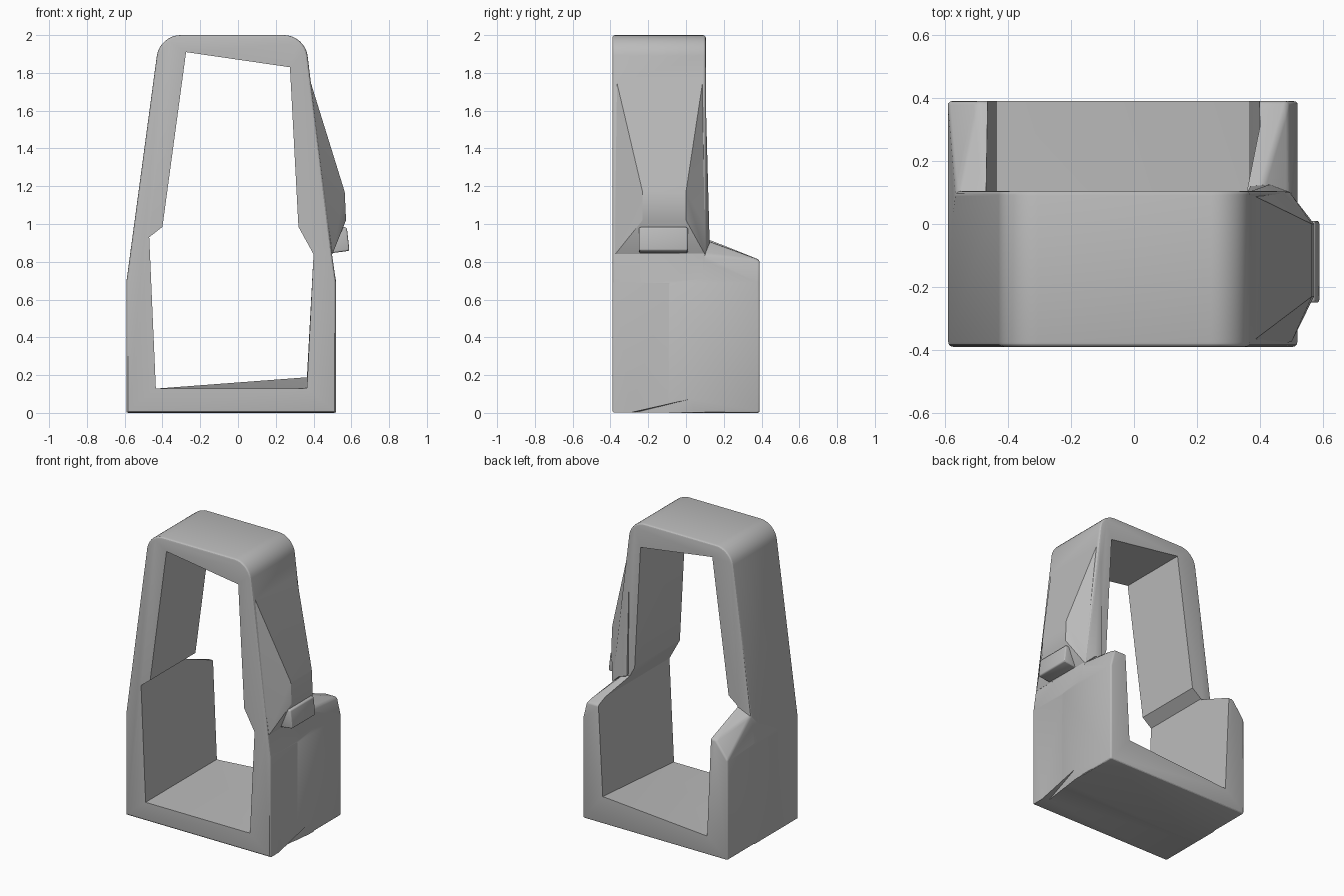
import bpy, bmesh
from mathutils import Vector

cube = bpy.data.objects.get("Cube")
if cube:
    bpy.data.objects.remove(cube)

grey = bpy.data.materials.new("plain_grey")
grey.use_nodes = True
grey.diffuse_color = (0.5, 0.5, 0.5, 1)
grey.node_tree.nodes["Principled BSDF"].inputs["Base Color"].default_value = (0.5, 0.5, 0.5, 1)


def make(name, bm):
    bmesh.ops.recalc_face_normals(bm, faces=bm.faces[:])
    mesh = bpy.data.meshes.new(name)
    bm.to_mesh(mesh)
    bm.free()
    mesh.materials.append(grey)
    ob = bpy.data.objects.new(name, mesh)
    bpy.context.collection.objects.link(ob)
    return ob


def loft(front, back, y0, y1):
    """Solid between two matching x-z outlines."""
    bm = bmesh.new()
    a = [bm.verts.new((x, y0, z)) for x, z in front]
    b = [bm.verts.new((x, y1, z)) for x, z in back]
    bm.faces.new(a)
    bm.faces.new(b[::-1])
    for i in range(len(a)):
        j = (i + 1) % len(a)
        bm.faces.new((a[i], b[i], b[j], a[j]))
    return bm


def hull(points):
    bm = bmesh.new()
    for p in points:
        bm.verts.new(p)
    res = bmesh.ops.convex_hull(bm, input=bm.verts[:])
    junk = {v for v in res["geom_interior"] if isinstance(v, bmesh.types.BMVert)}
    bmesh.ops.delete(bm, geom=list(junk), context="VERTS")
    bmesh.ops.dissolve_limit(bm, angle_limit=0.02, verts=bm.verts[:], edges=bm.edges[:])
    return bm


def soften(bm, width, segments=3, min_angle=0.35):
    edges = [e for e in bm.edges if e.calc_face_angle(0) > min_angle]
    bmesh.ops.bevel(bm, geom=edges, offset=width, segments=segments,
                    profile=0.5, affect="EDGES", clamp_overlap=True)


def boolean(target, other, operation):
    mod = target.modifiers.new(operation, "BOOLEAN")
    mod.operation, mod.solver, mod.object = operation, "EXACT", other
    bpy.context.view_layer.update()
    deps = bpy.context.evaluated_depsgraph_get()
    mesh = bpy.data.meshes.new_from_object(target.evaluated_get(deps))
    target.modifiers.clear()
    target.data = mesh
    bpy.data.objects.remove(other)


# Tall tapered frame with rounded top corners
outline = [(-0.59, 0.001), (0.519, 0.001), (0.519, 0.69), (0.495, 0.86),
           (0.355, 2), (-0.415, 2), (-0.59, 0.7)]
bm = loft(outline, outline, -0.39, 0.105)
bmesh.ops.recalc_face_normals(bm, faces=bm.faces[:])
top = [e for e in bm.edges if all(v.co.z > 1.9 for v in e.verts)
       and abs(e.verts[0].co.y - e.verts[1].co.y) > 0.1]
bmesh.ops.bevel(bm, geom=top, offset=0.11, segments=8, profile=0.5, affect="EDGES")
rim = [e for e in bm.edges if abs(e.verts[0].co.y - e.verts[1].co.y) < 0.001]
bmesh.ops.bevel(bm, geom=rim, offset=0.015, segments=3, profile=0.5, affect="EDGES")
frame = make("frame", bm)

# Deep lower housing, with its wall tops falling to the back
pts = [(x, y, z) for x in (-0.591, 0.52) for y in (-0.1, 0.39) for z in (0, 0.69)]
pts += [(-0.5, 0.39, 0.81), (0.49, 0.39, 0.81), (-0.565, 0.09, 0.89),
        (0.495, 0.09, 0.84), (-0.47, 0.09, 0.93), (0.4, 0.09, 0.92)]
bm = hull(pts)
bmesh.ops.recalc_face_normals(bm, faces=bm.faces[:])
soften(bm, 0.012)
boolean(frame, make("housing", bm), "UNION")

# Faceted bulge on the side leg
bulge = [(0.36, -0.385, 1.83), (0.36, 0.1, 1.83), (0.565, -0.23, 1.17), (0.565, 0, 1.17),
         (0.572, -0.23, 1.02), (0.572, 0, 1.02), (0.5, -0.375, 0.84), (0.495, 0.1, 0.84),
         (0.43, 0.125, 0.9), (0.37, 0.12, 0.92), (0.3, -0.3, 1.75), (0.36, -0.3, 0.9)]
boolean(frame, make("leg_bulge", hull(bulge)), "UNION")

# Opening through the whole body, with a twisted floor
opening = [(-0.435, 0.13), (0.365, 0.13), (0.4, 0.84), (0.32, 0.985),
           (0.275, 1.83), (-0.275, 1.91), (-0.4, 0.985), (-0.47, 0.93)]
rear = opening[:]
rear[1] = (0.365, 0.19)
bm = loft(opening, rear, -0.41, 0.41)
bmesh.ops.triangulate(bm, faces=bm.faces[:])
boolean(frame, make("opening_cutter", bm), "DIFFERENCE")

# Shallow wedge nick at the foot of the side wall
nick = [(0.53, 0.1, 0.092), (0.53, -0.32, -0.003), (0.475, -0.29, -0.003),
        (0.53, 0.12, -0.003)]
boolean(frame, make("nick_cutter", hull(nick)), "DIFFERENCE")

# Small latch under the bulge
latch_outline = [(0.49, 0.845), (0.59, 0.858), (0.576, 0.983), (0.49, 0.983)]
bm = loft(latch_outline, latch_outline, -0.25, 0.01)
bmesh.ops.recalc_face_normals(bm, faces=bm.faces[:])
soften(bm, 0.01)
latch = make("latch", bm)

# Centre the pieces and smooth the rounded edges
for ob in (frame, latch):
    ob.select_set(True)
    bpy.context.view_layer.objects.active = ob
bpy.ops.object.shade_smooth_by_angle(angle=0.5)
